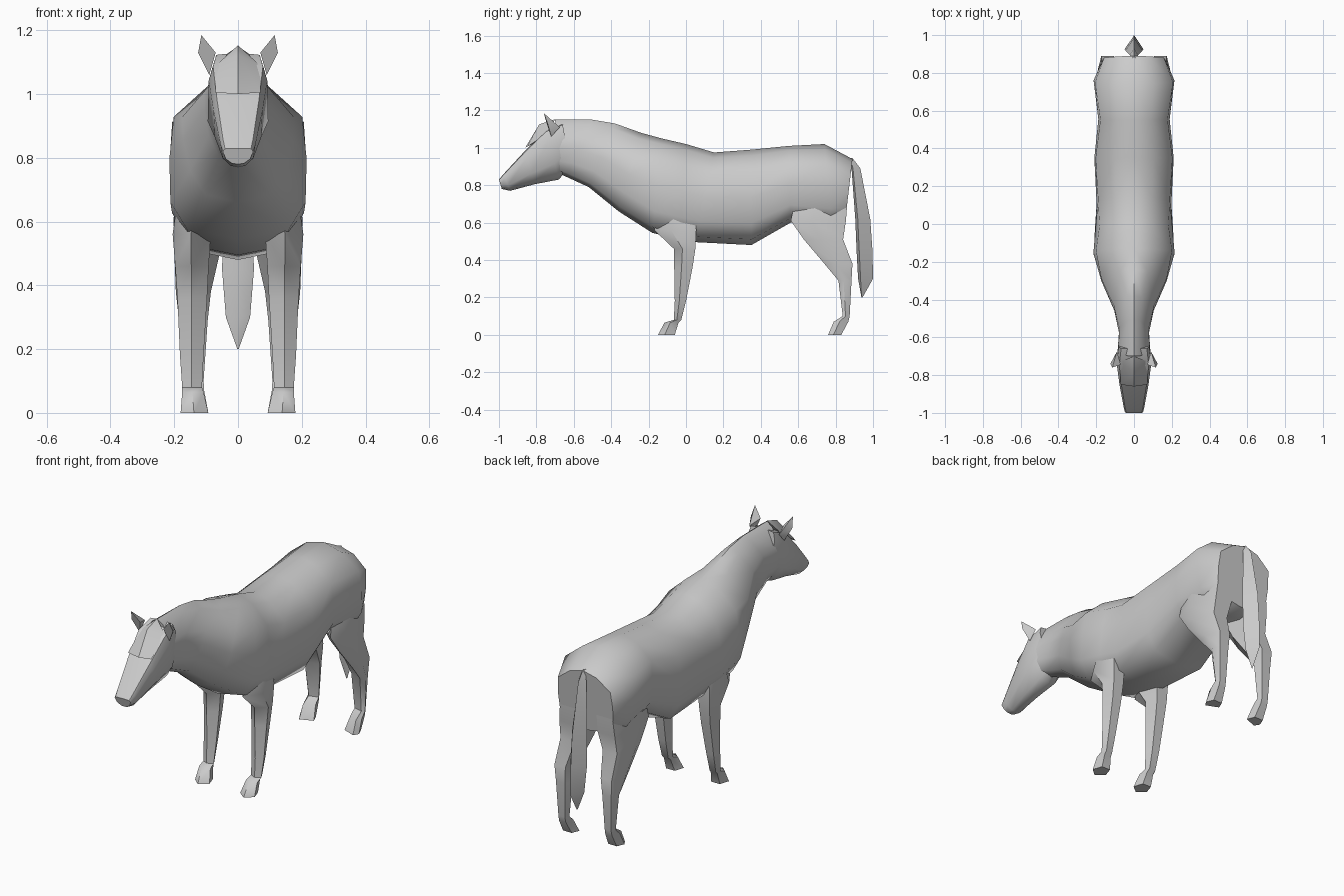
import bpy
import bmesh
import math

if "Cube" in bpy.data.objects:
    bpy.data.objects.remove(bpy.data.objects["Cube"], do_unlink=True)

coat = bpy.data.materials.new("grey coat")
coat.use_nodes = True
coat.diffuse_color = (0.6, 0.6, 0.6, 1)
coat.node_tree.nodes["Principled BSDF"].inputs["Base Color"].default_value = (0.6, 0.6, 0.6, 1)


def finish(name, bm, mirrored=True, angle=35):
    """Turn a bmesh into a mirrored, shaded object."""
    bmesh.ops.remove_doubles(bm, verts=bm.verts, dist=0.0005)
    if mirrored:
        copy = bmesh.ops.duplicate(bm, geom=bm.verts[:] + bm.edges[:] + bm.faces[:])["geom"]
        for v in copy:
            if isinstance(v, bmesh.types.BMVert):
                v.co.x *= -1
        bmesh.ops.reverse_faces(bm, faces=[f for f in copy if isinstance(f, bmesh.types.BMFace)])
        bmesh.ops.remove_doubles(bm, verts=bm.verts, dist=0.0005)
    bmesh.ops.recalc_face_normals(bm, faces=bm.faces)
    mesh = bpy.data.meshes.new(name)
    bm.to_mesh(mesh)
    bm.free()
    mesh.materials.append(coat)
    obj = bpy.data.objects.new(name, mesh)
    bpy.context.collection.objects.link(obj)
    bpy.ops.object.select_all(action="DESELECT")
    obj.select_set(True)
    bpy.context.view_layer.objects.active = obj
    bpy.ops.object.shade_smooth_by_angle(angle=math.radians(angle))


def loft(name, rings, closed, mirrored=True, angle=35):
    """Skin a row of cross-sections and cap both ends."""
    bm = bmesh.new()
    rows = [[bm.verts.new(p) for p in ring] for ring in rings]
    count = len(rows[0])
    for a, b in zip(rows, rows[1:]):
        for i in range(count if closed else count - 1):
            j = (i + 1) % count
            bm.faces.new((a[i], a[j], b[j], b[i]))
    bm.faces.new(rows[0])
    bm.faces.new(rows[-1])
    finish(name, bm, mirrored, angle)


def half_ring(section, shape):
    """Half cross-section running from the top line to the bottom line."""
    yt, zt, yb, zb, upper, lower = section
    return [((upper * u + lower * w), yt + (yb - yt) * t, zt + (zb - zt) * t)
            for t, u, w in shape]


# Torso and neck: top y, top z, bottom y, bottom z, upper and lower half width
torso = [
    (0.89, 0.94, 0.85, 0.60, 0.165, 0.16),
    (0.74, 1.02, 0.78, 0.57, 0.215, 0.205),
    (0.55, 1.01, 0.56, 0.60, 0.185, 0.185),
    (0.35, 0.99, 0.35, 0.48, 0.212, 0.20),
    (0.15, 0.975, 0.06, 0.495, 0.198, 0.19),
    (0.00, 1.02, -0.03, 0.51, 0.19, 0.207),
    (-0.13, 1.05, -0.18, 0.545, 0.21, 0.212),
]
neck = [
    (-0.24, 1.08, -0.36, 0.66, 0.18, 0.155),
    (-0.38, 1.13, -0.52, 0.79, 0.11, 0.095),
    (-0.50, 1.15, -0.64, 0.845, 0.08, 0.075),
    (-0.70, 1.15, -0.67, 0.86, 0.085, 0.085),
]
barrel = [(0, 0, 0), (0.06, 0.48, 0), (0.24, 0.96, 0), (0.5, 0.5, 0.52),
          (0.77, 0, 1), (0.94, 0, 0.75), (1, 0, 0)]
crest = [(0, 0, 0), (0.08, 0.4, 0), (0.36, 0.97, 0), (0.53, 0.5, 0.53),
         (0.76, 0, 0.97), (0.94, 0, 0.65), (1, 0, 0)]
loft("body_and_neck", [half_ring(s, barrel) for s in torso]
     + [half_ring(s, crest) for s in neck], False, angle=50)

# Head with a flat face and tapering jaw
skull = [
    (-0.66, 1.13, -0.62, 0.90, 0.08, 0.07),
    (-0.75, 1.095, -0.68, 0.83, 0.092, 0.095),
    (-0.86, 0.985, -0.81, 0.805, 0.077, 0.072),
    (-0.975, 0.86, -0.94, 0.77, 0.055, 0.048),
    (-1.00, 0.83, -0.985, 0.78, 0.048, 0.038),
]
wedge = [(0, 0, 0), (0.03, 0.85, 0), (0.2, 1, 0), (0.68, 0, 1), (0.94, 0, 0.5), (1, 0, 0)]
loft("head", [half_ring(s, wedge) for s in skull], False, angle=45)

# Forelock hanging over the brow
bm = bmesh.new()
crown, brow, tip, corner, temple, under = [bm.verts.new(p) for p in (
    (0, -0.70, 1.153), (0, -0.785, 1.125), (0, -0.86, 1.0),
    (0.07, -0.85, 1.005), (0.075, -0.73, 1.085), (0, -0.74, 1.06))]
for face in ((crown, brow, temple), (brow, tip, corner, temple),
             (tip, under, corner), (under, temple, corner), (crown, temple, under)):
    bm.faces.new(face)
finish("forelock", bm, angle=45)

# Ears: leaf shape with a raised back, rooted in the head
bm = bmesh.new()
point, outer, base, inner, back = [bm.verts.new(p) for p in (
    (0.115, -0.76, 1.185), (0.125, -0.74, 1.13), (0.09, -0.72, 1.06),
    (0.07, -0.745, 1.13), (0.09, -0.675, 1.11))]
for face in ((point, outer, base, inner), (point, back, outer),
             (outer, back, base), (base, back, inner), (inner, back, point)):
    bm.faces.new(face)
finish("ears", bm, angle=45)


def leg(name, levels, ridge):
    """Ridged leg from levels of z, front y, back y, inner x, outer x."""
    rings = []
    for z, front, rear, inner, outer in levels:
        width = outer - inner
        side = front + (rear - front) * 0.4
        rings.append([(inner + width * ridge, front, z), (outer, side, z),
                      (inner + width * 0.8, rear, z), (inner + width * 0.2, rear, z),
                      (inner, side, z)])
    loft(name, rings, True, angle=50)


leg("front_legs", [
    (0.70, -0.12, 0.05, 0.07, 0.185),
    (0.56, -0.17, 0.055, 0.085, 0.205),
    (0.46, -0.065, 0.05, 0.092, 0.197),
    (0.36, -0.063, 0.035, 0.097, 0.19),
    (0.18, -0.06, 0.0, 0.108, 0.182),
    (0.08, -0.065, -0.025, 0.113, 0.175),
    (0.065, -0.115, -0.04, 0.108, 0.175),
    (0.0, -0.15, -0.06, 0.093, 0.18),
], 0.52)
leg("hind_legs", [
    (0.86, 0.68, 0.872, 0.02, 0.175),
    (0.70, 0.58, 0.862, 0.03, 0.192),
    (0.61, 0.56, 0.855, 0.03, 0.202),
    (0.51, 0.63, 0.84, 0.055, 0.2),
    (0.38, 0.74, 0.89, 0.085, 0.195),
    (0.29, 0.815, 0.885, 0.095, 0.185),
    (0.10, 0.838, 0.875, 0.108, 0.172),
    (0.07, 0.79, 0.868, 0.106, 0.174),
    (0.0, 0.76, 0.83, 0.093, 0.18),
], 0.8)

# Tail: kite section of z, front y, back y, half width
strands = [(0.945, 0.875, 0.89, 0.008), (0.89, 0.885, 0.932, 0.022),
           (0.62, 0.905, 0.985, 0.045), (0.45, 0.912, 0.997, 0.05),
           (0.30, 0.92, 1.0, 0.038), (0.20, 0.938, 0.944, 0.002)]
loft("tail", [[(0, front, z), (w, (front * 5 + rear) / 6, z), (0, rear, z),
               (-w, (front * 5 + rear) / 6, z)] for z, front, rear, w in strands],
     True, mirrored=False, angle=45)
